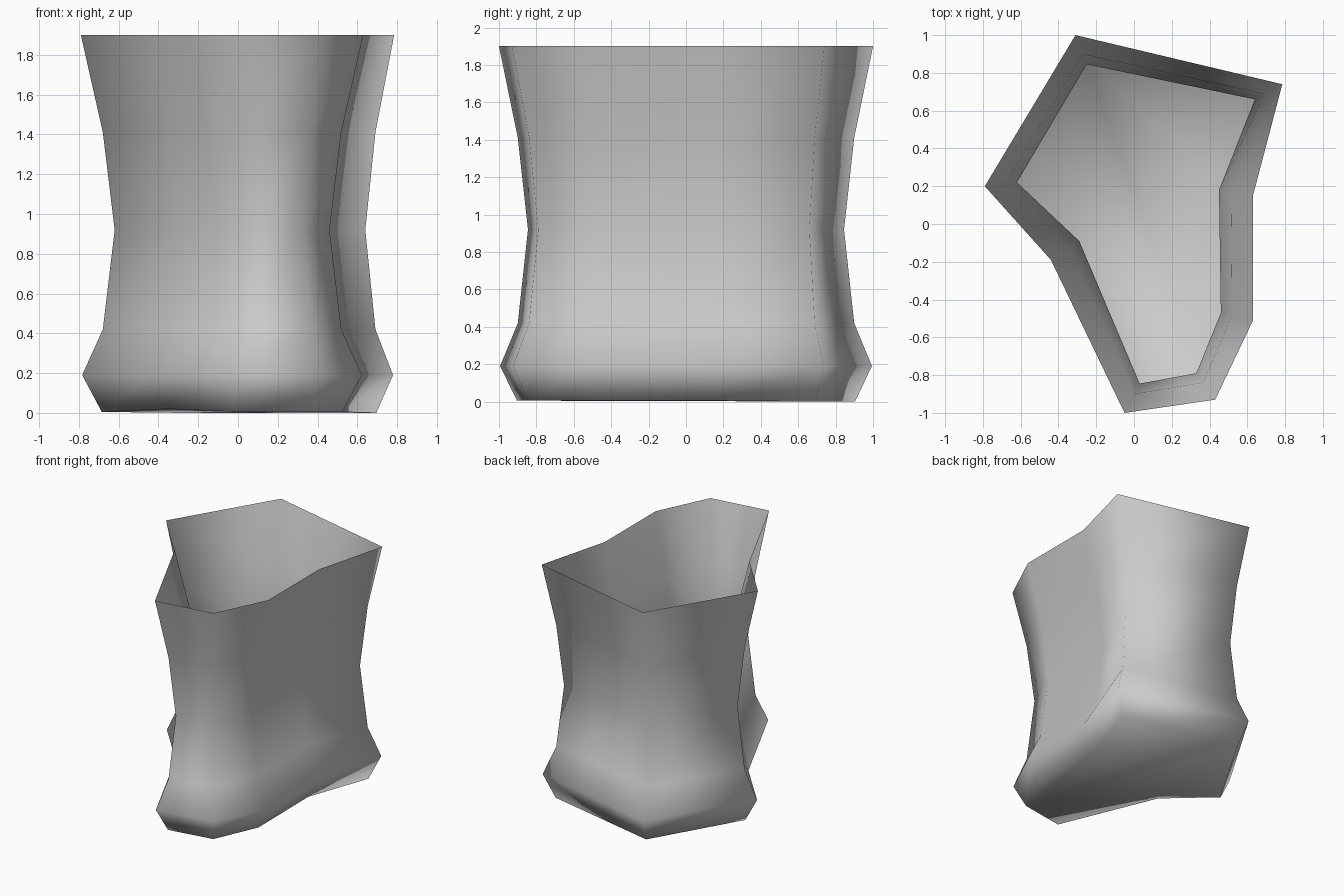
import bpy
import bmesh
from mathutils import Vector

cube = bpy.data.objects.get("Cube")
if cube:
    bpy.data.objects.remove(cube, do_unlink=True)

# Plain grey surface
grey = bpy.data.materials.new("plain_grey")
grey.use_nodes = True
colour = (0.6, 0.6, 0.6, 1)
grey.diffuse_color = colour
grey.node_tree.nodes["Principled BSDF"].inputs["Base Color"].default_value = colour

# Irregular outline at the rim and at the narrow waist, same corner order
rim = [(-0.31, 1.0), (-0.79, 0.2), (-0.44, -0.19), (-0.05, -1.0),
       (0.43, -0.93), (0.63, -0.51), (0.63, 0.15), (0.785, 0.74)]
waist = [(-0.25, 0.845), (-0.62, 0.22), (-0.29, -0.09), (0.03, -0.845),
         (0.33, -0.79), (0.46, -0.47), (0.45, 0.18), (0.64, 0.66)]

# Height and amount of narrowing for each ring, bottom to top
levels = [(0.005, 0.62), (0.19, 0.04), (0.42, 0.65),
          (0.92, 1.0), (1.41, 0.65), (1.9, 0.0)]

bm = bmesh.new()
rings = []
for z, narrowing in levels:
    ring = []
    for outer, inner in zip(rim, waist):
        point = Vector(outer).lerp(Vector(inner), narrowing)
        ring.append(bm.verts.new((point.x, point.y, z)))
    rings.append(ring)

# Slightly uneven base, raised at the inward corner
rings[0][0].co.z = rings[0][-1].co.z = 0
rings[0][2].co.z = 0.02

# Walls between rings, closed base, open rim
count = len(rim)
for low, high in zip(rings, rings[1:]):
    for i in range(count):
        j = (i + 1) % count
        bm.faces.new((low[i], low[j], high[j], high[i]))
bm.faces.new(rings[0][::-1])
for face in bm.faces:
    face.smooth = True

mesh = bpy.data.meshes.new("vessel_body")
bm.to_mesh(mesh)
bm.free()
mesh.materials.append(grey)
vessel = bpy.data.objects.new("vessel_body", mesh)
bpy.context.collection.objects.link(vessel)
